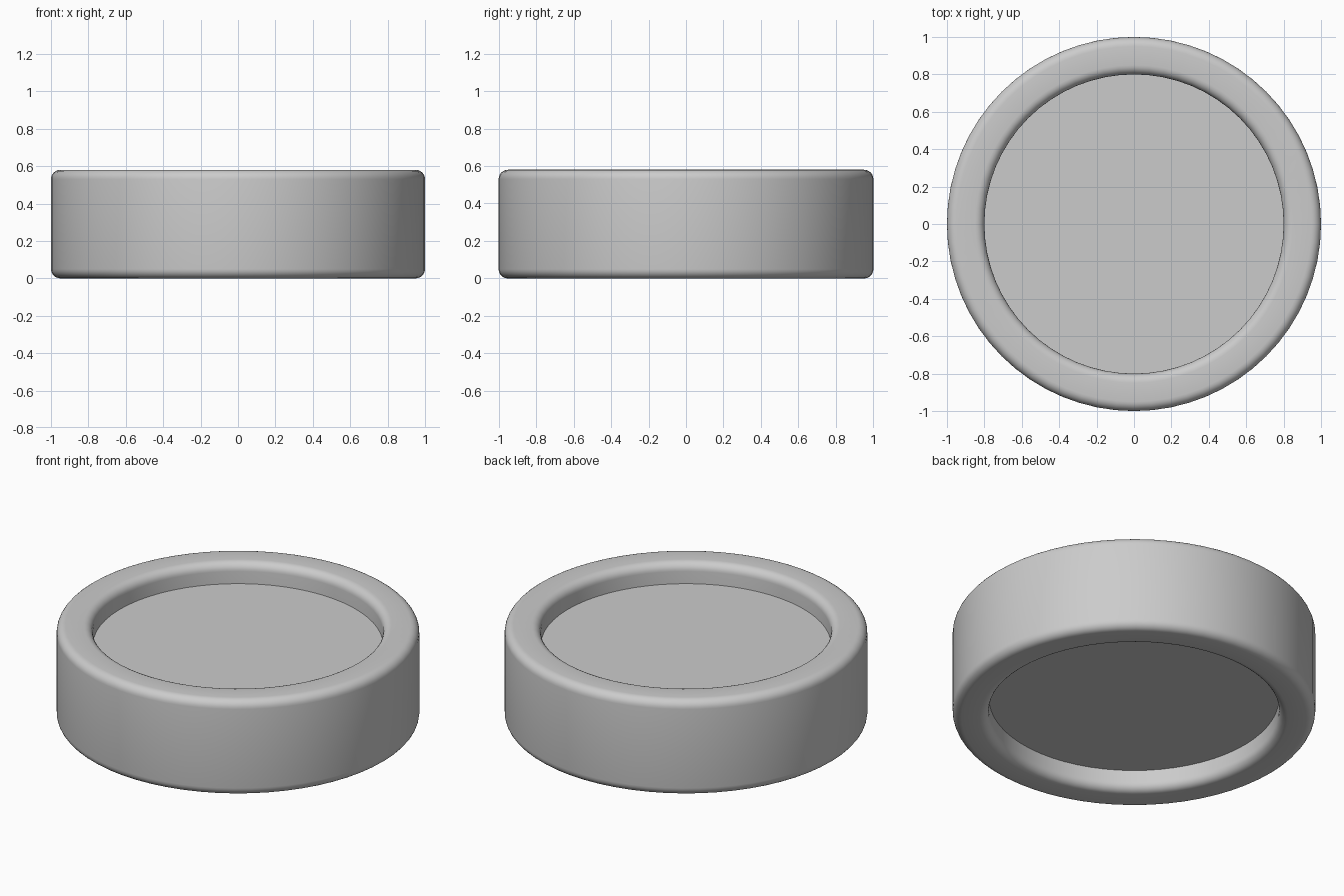
import bpy, bmesh, math
from mathutils import Vector

cube = bpy.data.objects.get("Cube")
if cube:
    bpy.data.objects.remove(cube, do_unlink=True)

SIDES = 64
HEIGHT = 0.58
OUTER, INNER = 1.0, 0.8
FILLET = 0.05
RECESS = 0.125

grey = bpy.data.materials.new("light grey")
grey.use_nodes = True
colour = (0.6, 0.6, 0.6, 1)
grey.diffuse_color = colour
grey.node_tree.nodes["Principled BSDF"].inputs["Base Color"].default_value = colour


def rounded_section(r0, r1, z0, z1, radius, steps=6):
    """Closed rounded-rectangle section in the xz plane."""
    corners = [(r1 - radius, z1 - radius), (r0 + radius, z1 - radius),
               (r0 + radius, z0 + radius), (r1 - radius, z0 + radius)]
    points = []
    for i, (x, z) in enumerate(corners):
        for s in range(steps + 1):
            a = math.pi / 2 * (i + s / steps)
            points.append(Vector((x + radius * math.cos(a), 0, z + radius * math.sin(a))))
    return points


def finish(name, bm):
    bmesh.ops.recalc_face_normals(bm, faces=bm.faces)
    mesh = bpy.data.meshes.new(name)
    bm.to_mesh(mesh)
    bm.free()
    mesh.materials.append(grey)
    obj = bpy.data.objects.new(name, mesh)
    bpy.context.collection.objects.link(obj)
    bpy.ops.object.select_all(action="DESELECT")
    obj.select_set(True)
    bpy.context.view_layer.objects.active = obj
    bpy.ops.object.shade_smooth_by_angle(angle=math.radians(30))
    return obj


# Outer ring with rounded edges, spun from its section
bm = bmesh.new()
verts = [bm.verts.new(p) for p in rounded_section(INNER, OUTER, 0, HEIGHT, FILLET)]
edges = [bm.edges.new((v, verts[i - 1])) for i, v in enumerate(verts)]
bmesh.ops.spin(bm, geom=verts + edges, cent=(0, 0, 0), axis=(0, 0, 1),
               angle=math.tau, steps=SIDES, use_merge=True)
bmesh.ops.remove_doubles(bm, verts=bm.verts, dist=0.0001)
finish("outer_ring", bm)

# Solid core, recessed at top and bottom
bm = bmesh.new()
bmesh.ops.create_cone(bm, cap_ends=True, segments=SIDES, radius1=INNER + 0.005,
                      radius2=INNER + 0.005, depth=HEIGHT - 2 * RECESS)
bmesh.ops.translate(bm, verts=bm.verts, vec=(0, 0, HEIGHT / 2))
finish("recessed_core", bm)
